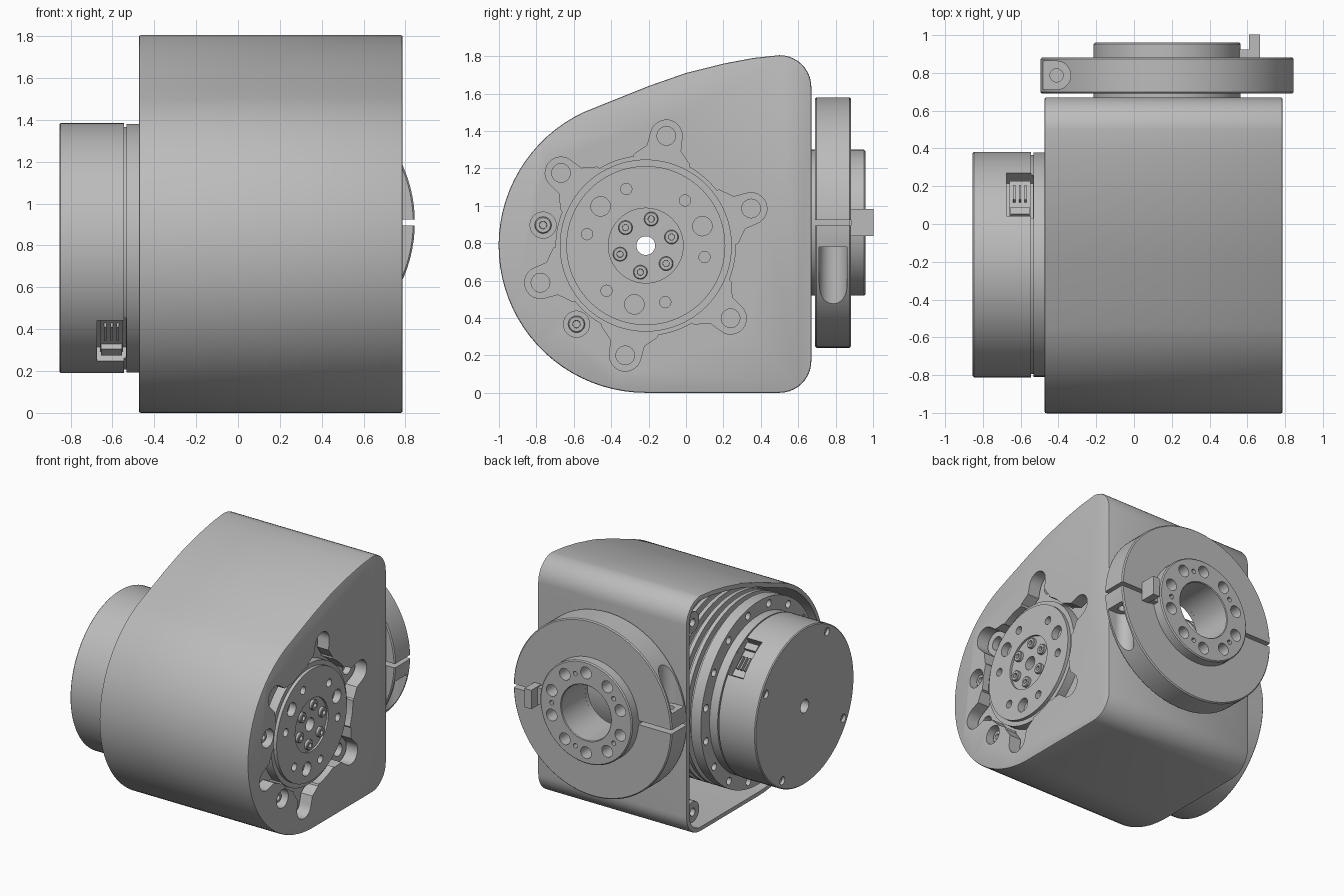
import bpy, bmesh, math
from math import cos, sin, radians, pi
from mathutils import Vector

cube = bpy.data.objects.get("Cube")
if cube:
    bpy.data.objects.remove(cube, do_unlink=True)

grey = bpy.data.materials.new("machined grey")
grey.use_nodes = True
grey.diffuse_color = (0.5, 0.5, 0.5, 1)
grey.node_tree.nodes["Principled BSDF"].inputs["Base Color"].default_value = (0.5, 0.5, 0.5, 1)

CY, CZ = -0.215, 0.787      # motor axis, runs along x
KX, KZ = 0.175, 0.91        # clamp axis, runs along y


def make(name, verts, faces):
    mesh = bpy.data.meshes.new(name)
    mesh.from_pydata(verts, [], faces)
    bm = bmesh.new()
    bm.from_mesh(mesh)
    bmesh.ops.recalc_face_normals(bm, faces=bm.faces)
    bm.to_mesh(mesh)
    bm.free()
    ob = bpy.data.objects.new(name, mesh)
    bpy.context.collection.objects.link(ob)
    mesh.materials.append(grey)
    return ob


def prism(name, pts, x0, x1):
    """Extrude a (y, z) outline along x."""
    n = len(pts)
    verts = [(x, y, z) for x in (x0, x1) for y, z in pts]
    sides = [(i, (i + 1) % n, n + (i + 1) % n, n + i) for i in range(n)]
    return make(name, verts, sides + [tuple(range(n)), tuple(range(n, 2 * n))])


def lathe(name, profile, axis, a, b, seg=72):
    """Spin a closed (along, radius) loop round an axis through (a, b)."""
    n, verts, faces = len(profile), [], []
    for s in range(seg):
        c, d = cos(2 * pi * s / seg), sin(2 * pi * s / seg)
        for h, r in profile:
            u, v = a + r * c, b + r * d
            verts.append((h, u, v) if axis == "x" else (u, h, v))
    for s in range(seg):
        t = (s + 1) % seg
        faces += [(s * n + i, s * n + (i + 1) % n, t * n + (i + 1) % n, t * n + i) for i in range(n)]
    return make(name, verts, faces)


def rod(name, r, length, loc, axis="x", seg=24):
    rot = {"x": (0, pi / 2, 0), "y": (pi / 2, 0, 0), "z": (0, 0, 0)}[axis]
    bpy.ops.mesh.primitive_cylinder_add(vertices=seg, radius=r, depth=length, location=loc, rotation=rot)
    ob = bpy.context.object
    ob.name = name
    ob.data.materials.append(grey)
    return ob


def box(name, size, loc, turn=0):
    bpy.ops.mesh.primitive_cube_add(size=1, location=loc, rotation=(turn, 0, 0))
    ob = bpy.context.object
    ob.name = name
    ob.scale = size
    ob.data.materials.append(grey)
    return ob


def pick(obs):
    bpy.ops.object.select_all(action="DESELECT")
    for o in obs:
        o.select_set(True)
    bpy.context.view_layer.objects.active = obs[0]


def cut(target, cutters):
    """Subtract all cutters from the target and discard them."""
    pick(cutters)
    if len(cutters) > 1:
        bpy.ops.object.join()
    tool = bpy.context.view_layer.objects.active
    tool.hide_render = True
    m = target.modifiers.new("cut", "BOOLEAN")
    m.operation, m.solver, m.object, m.use_self = "DIFFERENCE", "EXACT", tool, True
    pick([target])
    bpy.ops.object.modifier_apply(modifier="cut")
    bpy.data.objects.remove(tool, do_unlink=True)


def polar(r, deg):
    return CY + r * cos(radians(deg)), CZ + r * sin(radians(deg))


def arc(y, z, r, a0, a1, n):
    return [(y + r * cos(radians(a0 + (a1 - a0) * i / n)),
             z + r * sin(radians(a0 + (a1 - a0) * i / n))) for i in range(n + 1)]


def inset(pts, d):
    """Move a clockwise outline inwards."""
    out = []
    for i, p in enumerate(pts):
        t = Vector(pts[(i + 1) % len(pts)]) - Vector(pts[i - 1])
        t.normalize()
        out.append((p[0] + t.y * d, p[1] - t.x * d))
    return out


# Housing shell: open at the motor end, thick plate at the other
outline = (arc(CY, CZ, CZ, 270, 115, 36)
           + [(-0.4, 1.56), (-0.2, 1.64), (0, 1.71), (0.2, 1.76), (0.36, 1.79)]
           + arc(0.5, 1.635, 0.17, 90, 0, 10) + arc(0.5, 0.17, 0.17, 0, -90, 10))
housing = prism("housing", outline, -0.474, 0.787)
bev = housing.modifiers.new("rim", "BEVEL")
bev.width, bev.segments, bev.limit_method, bev.angle_limit = 0.01, 2, "ANGLE", radians(60)
pick([housing])
bpy.ops.object.modifier_apply(modifier="rim")
cut(housing, [prism("cavity", inset(outline, 0.035), -0.6, 0.69)])

# Plate openings: hub hole, six lobed slots, two counterbores, rear bore
tools = [rod("hub_hole", 0.48, 0.4, (0.75, CY, CZ), seg=72)]
for k in range(6):
    ang = 19.4 + 60 * k
    lobe = [(0.4, -0.16), (0.47, -0.15), (0.53, -0.09)] + arc(0.597, 0, 0.085, -90, 90, 12) \
        + [(0.53, 0.09), (0.47, 0.15), (0.4, 0.16)]
    c, s = cos(radians(ang)), sin(radians(ang))
    tools.append(prism("slot", [(CY + u * c - v * s, CZ + u * s + v * c) for u, v in lobe], 0.6, 0.9))
for ang in (168.7, 228.6):
    tools.append(rod("counterbore", 0.07, 0.14, (0.79, *polar(0.56, ang))))
tools.append(rod("rear_bore", 0.21, 0.3, (KX, 0.66, KZ), "y", 48))
cut(housing, tools)
parts = [housing]

# Corner bosses with screw holes
for z in (1.62, 0.17):
    parts.append(lathe("corner_boss", [(-0.455, 0.03), (-0.455, 0.08), (0.7, 0.08), (0.7, 0.03)], "x", 0.57, z, 24))

# Motor with flange, cooling rings and output hub
profile = [(-0.854, 0.05), (-0.854, 0.59), (-0.847, 0.597), (-0.545, 0.597), (-0.545, 0.58),
           (-0.533, 0.58), (-0.533, 0.594), (-0.465, 0.594), (-0.465, 0.7), (-0.38, 0.7)]
for k in range(5):
    x = -0.36 + 0.07 * k
    profile += [(x, 0.65), (x + 0.02, 0.65), (x + 0.02, 0.7), (x + 0.05, 0.7)]
profile += [(0, 0.62), (0.58, 0.62), (0.58, 0.7), (0.68, 0.7), (0.68, 0.46), (0.75, 0.46),
            (0.75, 0.425), (0.775, 0.425), (0.775, 0.2), (0.76, 0.2), (0.76, 0.05)]
motor = lathe("motor", profile, "x", CY, CZ, 96)
tools = []
for k in range(16):
    tools.append(rod("flange_hole", 0.028, 0.1, (-0.46, *polar(0.648, 11 + 22.5 * k)), seg=16))
for k in range(6):
    tools.append(rod("pin_hole", 0.03, 0.1, (0.77, *polar(0.32, 49 + 60 * k))))
    tools.append(rod("slot_hole", 0.05, 0.1, (0.68, *polar(0.597, 19.4 + 60 * k))))
for k in range(3):
    tools.append(rod("dowel_hole", 0.052, 0.1, (0.77, *polar(0.32, 19 + 120 * k))))
for k in range(4):
    tools.append(rod("cap_hole", 0.03, 0.06, (-0.85, *polar(0.54, 30 + 90 * k))))
for ang in (50, 230):
    tools.append(box("socket_pocket", (0.14, 0.2, 0.3), (-0.604, *polar(0.59, ang)), radians(ang)))
cut(motor, tools)
parts.append(motor)

# Cable sockets inside the two motor pockets
for ang in (50, 230):
    t = radians(ang)
    tangent = Vector((-sin(t), cos(t)))
    base = Vector(polar(0.51, ang))
    parts.append(box("socket_base", (0.11, 0.05, 0.26), (-0.604, *base), t))
    parts.append(box("socket_block", (0.1, 0.11, 0.05), (-0.604, *(base + tangent * 0.1)), t))
    for dx in (-0.03, 0, 0.03):
        parts.append(box("socket_pin", (0.012, 0.1, 0.1), (-0.604 + dx, *(base - tangent * 0.03)), t))


def screw(name, x, back, r, y, z):
    parts.append(lathe(name, [(back, r * 0.4), (back, r), (x - 0.005, r), (x, r * 0.88), (x, r * 0.45)], "x", y, z, 20))


# Screws on the output hub, in the counterbores and on the end cap
for k in range(6):
    screw("hub_screw", 0.783, 0.74, 0.038, *polar(0.145, 18.5 + 60 * k))
for ang in (168.7, 228.6):
    screw("plate_screw", 0.75, 0.7, 0.045, *polar(0.56, ang))
for k in range(4):
    screw("cap_screw", -0.835, -0.81, 0.024, *polar(0.54, 30 + 90 * k))

# Split clamp ring
clamp = lathe("clamp_ring", [(0.69, 0.38), (0.69, 0.662), (0.698, 0.67), (0.874, 0.67), (0.882, 0.662), (0.882, 0.38)],
              "y", KX, KZ, 96)
tools = [box("split", (1.6, 0.5, 0.03), (KX, 0.79, KZ))]
for side in (1, -1):
    x, z = KX + side * 0.585, KZ - side * 0.43
    tools.append(rod("screw_recess", 0.075, 0.6, (x, 0.787, z), "z", 32))
    tools.append(box("recess_side", (0.2, 0.15, 0.6), (x + side * 0.1, 0.787, z)))
    tools.append(rod("screw_hole", 0.035, 0.4, (x, 0.787, KZ), "z"))
cut(clamp, tools)
parts.append(clamp)

# Bored hub with a ring of holes and an index tab
hub = lathe("clamp_hub", [(0.64, 0.21), (0.64, 0.39), (0.952, 0.39), (0.96, 0.382), (0.96, 0.215), (0.955, 0.21)],
            "y", KX, KZ, 72)
tools = []
for k in range(10):
    a = radians(18 + 36 * k)
    tools.append(rod("hub_hole", 0.045, 0.2, (KX + 0.305 * cos(a), 0.92, KZ + 0.305 * sin(a)), "y"))
    if k % 2:
        a += radians(18)
        tools.append(rod("small_hole", 0.018, 0.1, (KX + 0.29 * cos(a), 0.95, KZ + 0.29 * sin(a)), "y", 12))
cut(hub, tools)
parts.append(hub)
parts.append(box("tab_foot", (0.1, 0.05, 0.13), (0.58, 0.9, KZ)))
parts.append(box("index_tab", (0.058, 0.12, 0.145), (0.637, 0.942, KZ)))

# Crisp edges, smooth curves
pick(parts)
bpy.ops.object.shade_smooth_by_angle(angle=radians(30))
